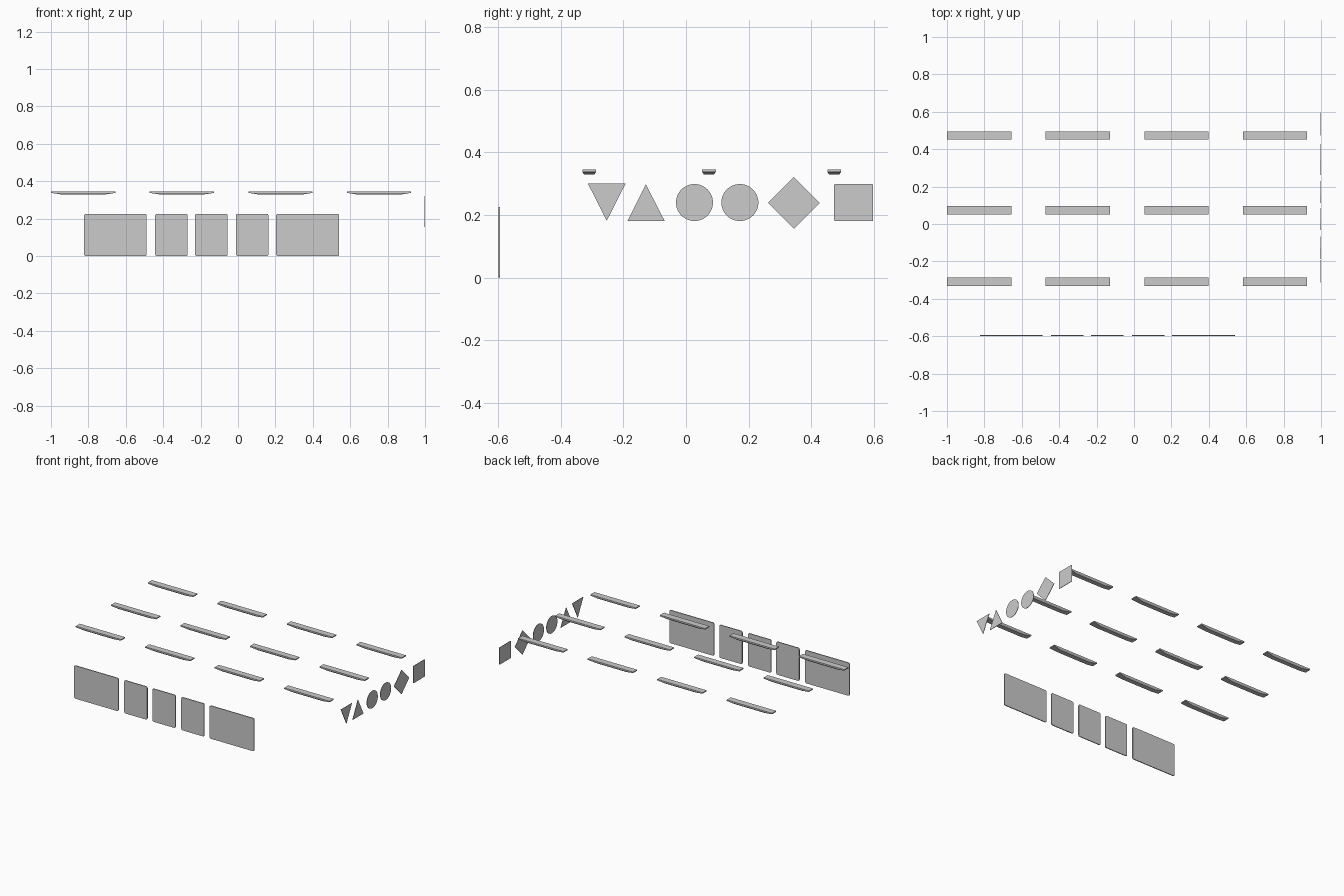
import bpy
import bmesh
from math import cos, sin, pi

if "Cube" in bpy.data.objects:
    bpy.data.objects.remove(bpy.data.objects["Cube"])


def make_object(name, bm):
    bmesh.ops.recalc_face_normals(bm, faces=bm.faces)
    mesh = bpy.data.meshes.new(name)
    bm.to_mesh(mesh)
    bm.free()
    obj = bpy.data.objects.new(name, mesh)
    bpy.context.collection.objects.link(obj)
    return obj


def loft(name, rings):
    """Closed solid through matching rings of points."""
    bm = bmesh.new()
    loops = [[bm.verts.new(p) for p in ring] for ring in rings]
    n = len(loops[0])
    for a, b in zip(loops, loops[1:]):
        for i in range(n):
            j = (i + 1) % n
            bm.faces.new((a[i], a[j], b[j], b[i]))
    bm.faces.new(loops[0])
    bm.faces.new(loops[-1])
    return make_object(name, bm)


def rounded_rect(x0, x1, z0, z1, r, steps=4):
    corners = [(x1 - r, z1 - r), (x0 + r, z1 - r), (x0 + r, z0 + r), (x1 - r, z0 + r)]
    return [(cx + r * cos((q + s / steps) * pi / 2), cz + r * sin((q + s / steps) * pi / 2))
            for q, (cx, cz) in enumerate(corners) for s in range(steps + 1)]


def circle(cy, cz, r, n=48):
    return [(cy + r * cos(2 * pi * i / n), cz + r * sin(2 * pi * i / n)) for i in range(n)]


# Front wall panels with slightly rounded corners
for i, (x0, x1) in enumerate([(-0.823, -0.488), (-0.443, -0.269), (-0.23, -0.055),
                              (-0.011, 0.163), (0.204, 0.541)]):
    outline = rounded_rect(x0, x1, 0.0, 0.226, 0.01)
    loft(f"wall_panel_{i + 1}", [[(x, y, z) for x, z in outline] for y in (-0.599, -0.593)])

# Side wall shapes
shapes = {
    "triangle_down": [(-0.313, 0.3), (-0.193, 0.3), (-0.253, 0.182)],
    "triangle_up": [(-0.187, 0.181), (-0.068, 0.181), (-0.128, 0.298)],
    "disc_front": circle(0.027, 0.24, 0.059),
    "disc_back": circle(0.172, 0.24, 0.059),
    "diamond": circle(0.3445, 0.239, 0.0825, 4),
    "square": rounded_rect(0.473, 0.597, 0.181, 0.299, 0.003, 2),
}
for name, outline in shapes.items():
    loft(name, [[(x, y, z) for y, z in outline] for x in (0.997, 1.0)])


# Ceiling lamps: flat housing tapering to a narrower underside
def lamp_ring(cx, cy, hx, hy, z):
    return [(cx + sx * hx, cy + sy * hy, z) for sx, sy in ((-1, -1), (1, -1), (1, 1), (-1, 1))]


for row, cy in enumerate((-0.309, 0.073, 0.473)):
    for col in range(4):
        cx = -0.827 + 0.527 * col
        loft(f"ceiling_lamp_{row + 1}_{col + 1}", [
            lamp_ring(cx, cy, 0.172, 0.022, 0.345),
            lamp_ring(cx, cy, 0.172, 0.022, 0.338),
            lamp_ring(cx, cy, 0.115, 0.016, 0.329),
        ])
